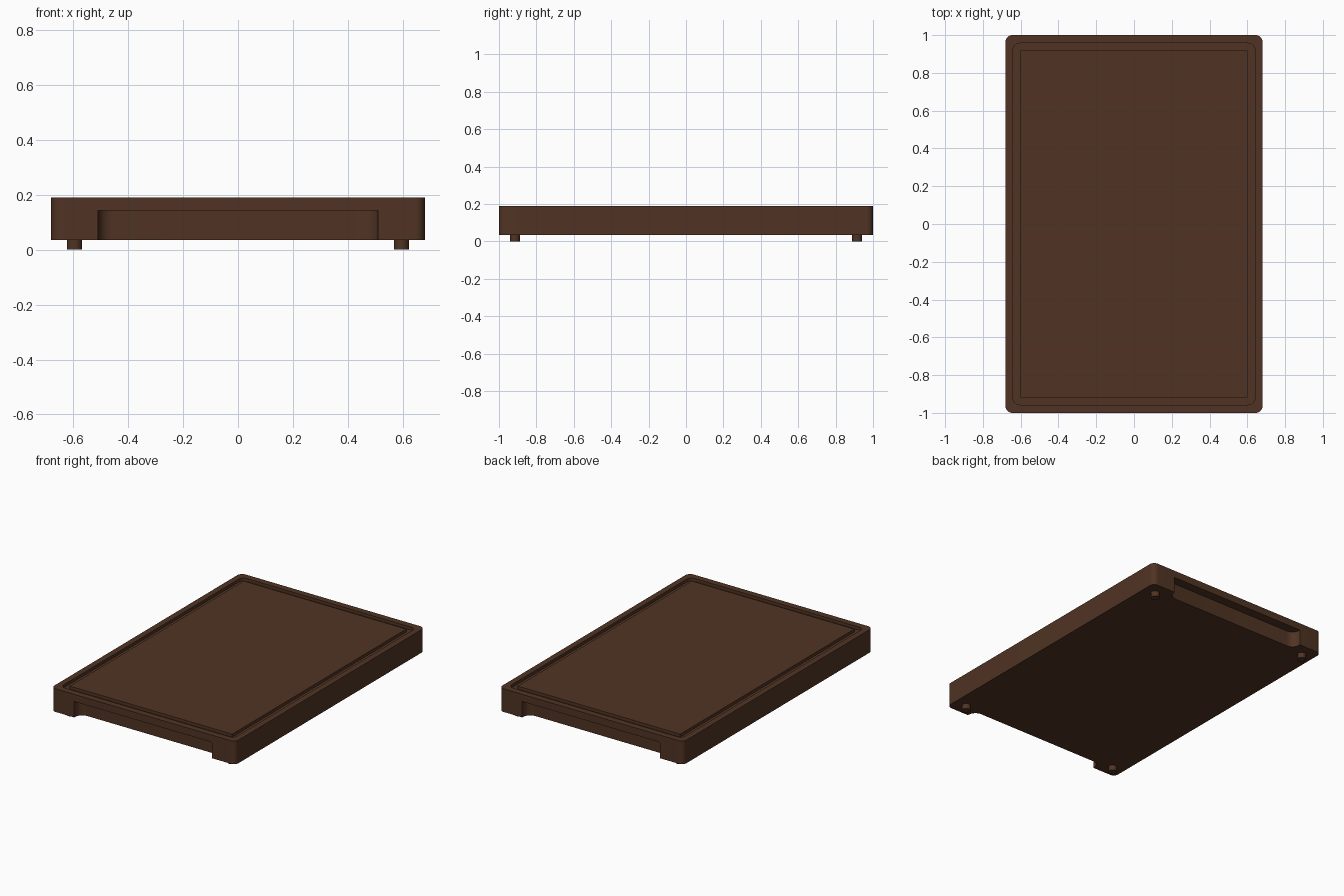
import bpy, bmesh, math

if "Cube" in bpy.data.objects:
    bpy.data.objects.remove(bpy.data.objects["Cube"])

# One walnut colour for the whole board
walnut = bpy.data.materials.new("dark_walnut")
walnut.diffuse_color = (0.080, 0.034, 0.017, 1)
walnut.use_nodes = True
walnut.node_tree.nodes["Principled BSDF"].inputs["Base Color"].default_value = walnut.diffuse_color


def prism(name, hx, hy, z0, z1, r=0.0, cy=0.0, seg=8):
    """Upright block with rounded vertical corners."""
    pts = []
    for k, (sx, sy) in enumerate(((1, 1), (-1, 1), (-1, -1), (1, -1))):
        for i in range(seg + 1 if r else 1):
            a = math.pi / 2 * (k + i / seg)
            ox, oy = (r * math.cos(a), r * math.sin(a)) if r else (0, 0)
            pts.append((sx * (hx - r) + ox, cy + sy * (hy - r) + oy))
    bm = bmesh.new()
    base = bm.faces.new([bm.verts.new((x, y, z0)) for x, y in pts])
    top = bmesh.ops.extrude_face_region(bm, geom=[base])["geom"]
    bmesh.ops.translate(bm, vec=(0, 0, z1 - z0),
                        verts=[v for v in top if isinstance(v, bmesh.types.BMVert)])
    bmesh.ops.recalc_face_normals(bm, faces=bm.faces)
    me = bpy.data.meshes.new(name)
    bm.to_mesh(me)
    bm.free()
    me.materials.append(walnut)
    ob = bpy.data.objects.new(name, me)
    bpy.context.collection.objects.link(ob)
    return ob


def smooth(ob):
    bpy.ops.object.select_all(action='DESELECT')
    ob.select_set(True)
    bpy.context.view_layer.objects.active = ob
    bpy.ops.object.shade_smooth_by_angle(angle=math.radians(30))


def cut(ob, cutter):
    """Subtract the cutter from ob and discard it."""
    mod = ob.modifiers.new("cut", 'BOOLEAN')
    mod.operation, mod.solver, mod.object = 'DIFFERENCE', 'EXACT', cutter
    bpy.ops.object.select_all(action='DESELECT')
    bpy.context.view_layer.objects.active = ob
    ob.select_set(True)
    bpy.ops.object.modifier_apply(modifier=mod.name)
    bpy.data.objects.remove(cutter)


# Main slab
board = prism("cutting_board", 0.68, 1.0, 0.036, 0.19, 0.035)

# Juice groove: rounded outside, square inside
groove = prism("groove_cutter", 0.64, 0.957, 0.17, 0.25, 0.035)
cut(groove, prism("groove_core", 0.60, 0.918, 0.1, 0.3))
cut(board, groove)

# Finger recesses under the front and back edges
for s in (-1, 1):
    cut(board, prism("grip_cutter", 0.51, 0.13, -0.05, 0.142, 0.055, cy=s * 1.068))
smooth(board)

# Four round feet
for sx, xn in ((-1, "left"), (1, "right")):
    for sy, yn in ((-1, "front"), (1, "back")):
        bpy.ops.mesh.primitive_cylinder_add(vertices=24, radius=0.027, depth=0.038,
                                            location=(sx * 0.595, sy * 0.915, 0.019))
        foot = bpy.context.object
        foot.name = f"foot_{yn}_{xn}"
        foot.data.materials.append(walnut)
        smooth(foot)
